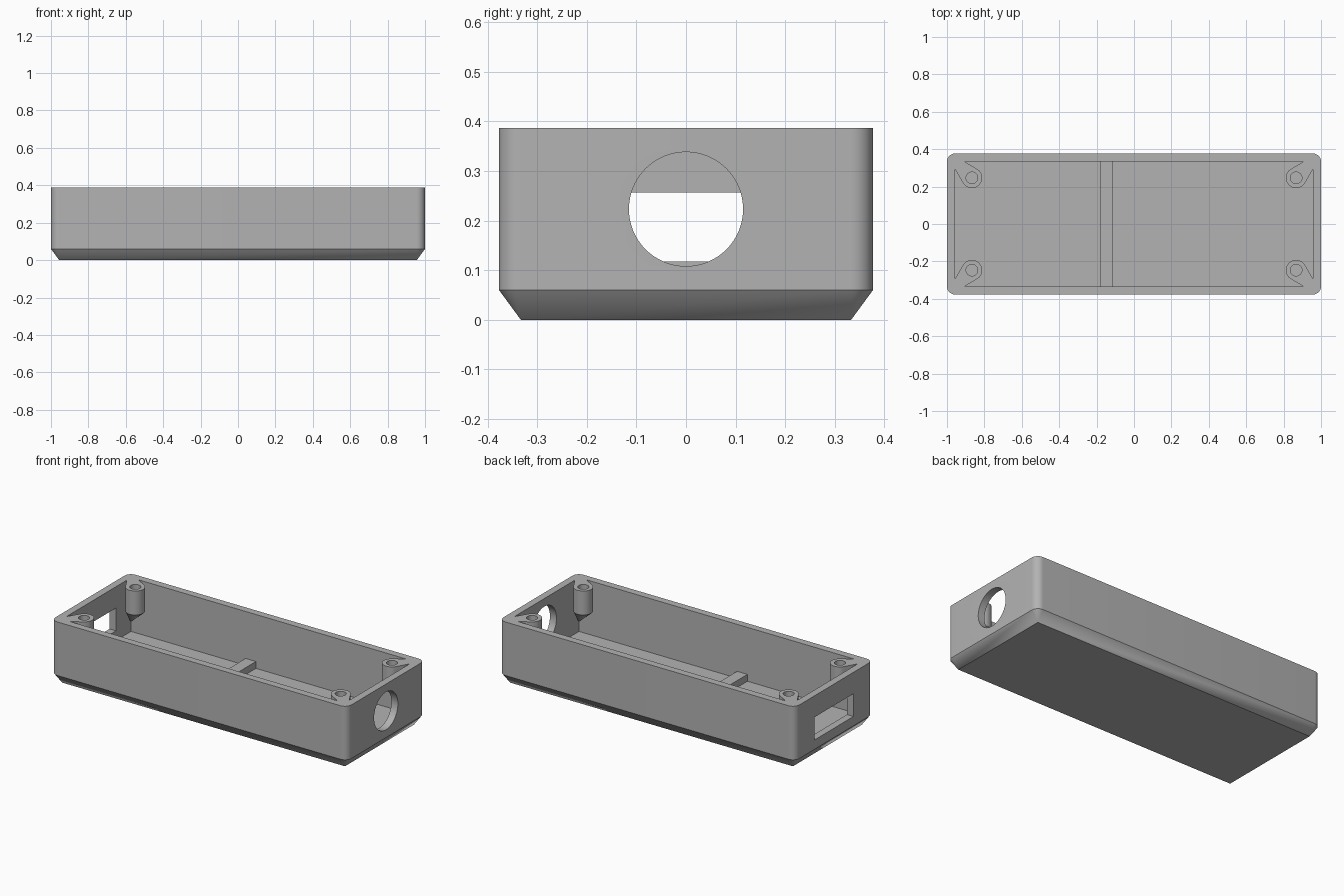
import bpy, bmesh, math
from mathutils import Vector

if "Cube" in bpy.data.objects:
    bpy.data.objects.remove(bpy.data.objects["Cube"], do_unlink=True)

L, W, H = 1.0, 0.377, 0.387      # half length, half width, height
WALL, FLOOR = 0.044, 0.058
POST_X, POST_Y, POST_R = 0.867, 0.247, 0.055

grey = bpy.data.materials.new("grey plastic")
grey.use_nodes = True
grey.diffuse_color = (0.45, 0.45, 0.45, 1)
grey.node_tree.nodes["Principled BSDF"].inputs["Base Color"].default_value = (0.45, 0.45, 0.45, 1)


def make(name, bm):
    bmesh.ops.recalc_face_normals(bm, faces=bm.faces)
    mesh = bpy.data.meshes.new(name)
    bm.to_mesh(mesh)
    bm.free()
    mesh.materials.append(grey)
    ob = bpy.data.objects.new(name, mesh)
    bpy.context.collection.objects.link(ob)
    return ob


def hull(name, points):
    bm = bmesh.new()
    for p in points:
        bm.verts.new(p)
    res = bmesh.ops.convex_hull(bm, input=bm.verts)
    loose = [v for v in bm.verts if not v.link_faces]
    bmesh.ops.delete(bm, geom=loose, context='VERTS')
    bmesh.ops.dissolve_limit(bm, angle_limit=0.002, verts=bm.verts, edges=bm.edges)
    return make(name, bm)


def box(name, x0, x1, y0, y1, z0, z1):
    return hull(name, [(x, y, z) for x in (x0, x1) for y in (y0, y1) for z in (z0, z1)])


def ring(cx, cy, r, n):
    return [(cx + r * math.cos(math.tau * i / n), cy + r * math.sin(math.tau * i / n))
            for i in range(n)]


def combine(target, tool, operation):
    mod = target.modifiers.new(operation.lower(), 'BOOLEAN')
    mod.operation, mod.solver, mod.object = operation, 'EXACT', tool
    tool.hide_render = True
    bpy.context.view_layer.objects.active = target
    bpy.ops.object.modifier_apply(modifier=mod.name)
    bpy.data.objects.remove(tool, do_unlink=True)


# Outer shell: rounded upright corners, chamfer running in to a sharp-cornered base
inner_x, inner_y = L - WALL, W - WALL
corners = [(x, y) for x in (-inner_x, inner_x) for y in (-inner_y, inner_y)]
shell = [(x, y, 0) for x, y in corners]
for cx, cy in corners:
    for x, y in ring(cx, cy, WALL, 40):
        shell += [(x, y, 0.06), (x, y, H)]
case = hull("case", shell)

# Cavity
combine(case, box("cavity", -inner_x, inner_x, -inner_y, inner_y, FLOOR, H + 0.1), 'DIFFERENCE')

# Cross rib on the floor
combine(case, box("floor_rib", -0.182, -0.112, -inner_y - 0.01, inner_y + 0.01,
                  FLOOR - 0.01, 0.1), 'UNION')

# Corner screw posts, webbed into the corner and tapering down to it
e = 0.01
web = [(inner_x + e, 0.309), (inner_x + e, inner_y + e), (0.922, inner_y + e)]
outline = ring(POST_X, POST_Y, POST_R, 40) + web
post = [(x, y, z) for x, y in outline for z in (0.24, H)]
post.append((inner_x + e, inner_y + e, 0.11))
for sx in (-1, 1):
    for sy in (-1, 1):
        combine(case, hull("screw_post", [(x * sx, y * sy, z) for x, y, z in post]), 'UNION')
        hole = [(x, y, z) for x, y in ring(POST_X * sx, POST_Y * sy, 0.031, 32)
                for z in (0.25, H + 0.1)]
        combine(case, hull("screw_hole", hole), 'DIFFERENCE')

# Round opening in one end, rectangular slot in the other
round_cut = [(x, y, z) for y, z in ring(0, 0.223, 0.115, 64) for x in (0.9, 1.1)]
combine(case, hull("round_opening", round_cut), 'DIFFERENCE')
combine(case, box("slot_opening", -1.1, -0.9, -0.188, 0.188, 0.117, 0.256), 'DIFFERENCE')

# Smooth curved walls, keep edges crisp
bpy.ops.object.select_all(action='DESELECT')
case.select_set(True)
bpy.context.view_layer.objects.active = case
bpy.ops.object.shade_smooth_by_angle(angle=math.radians(25))
